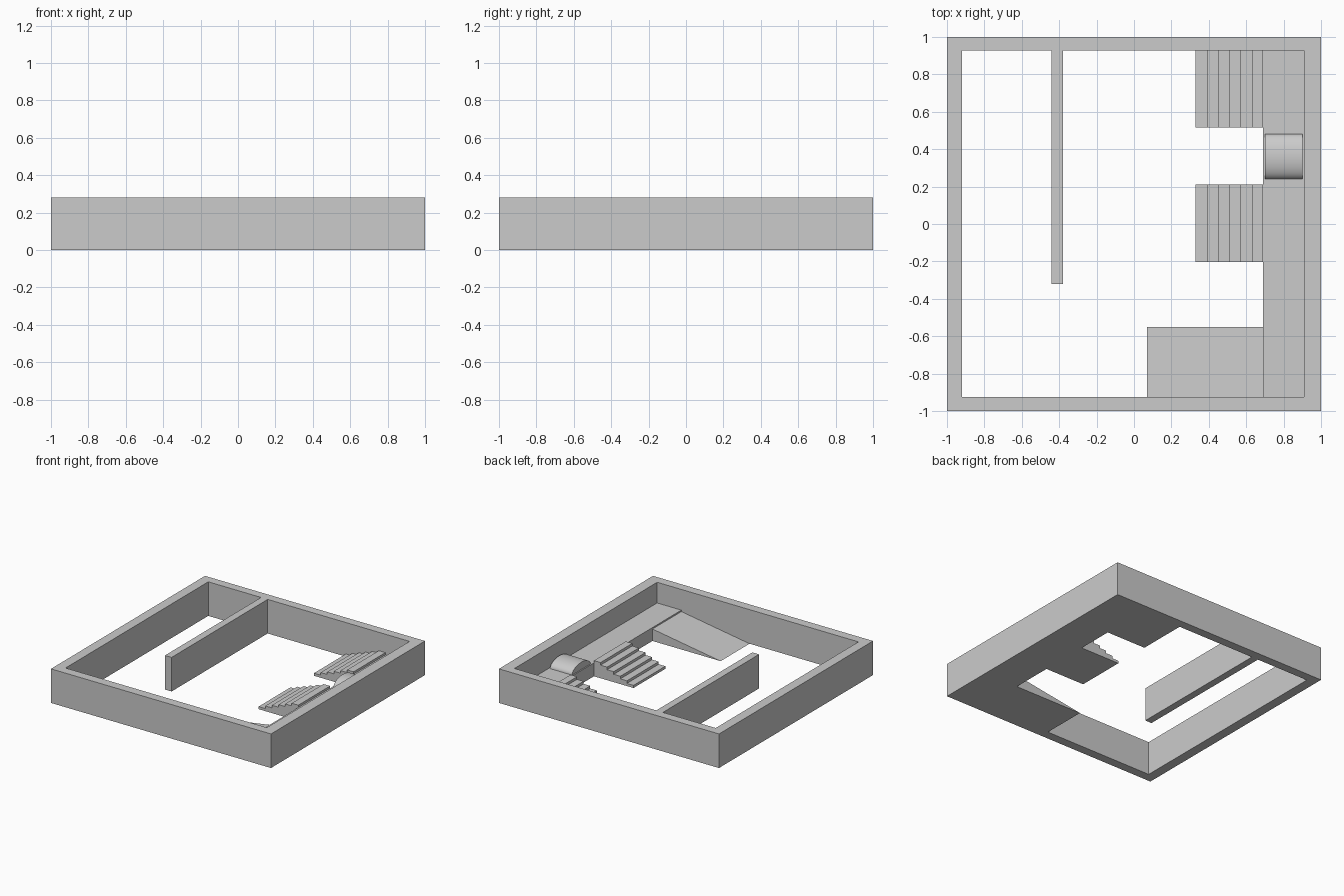
import bpy, bmesh, math
from mathutils import Vector

if "Cube" in bpy.data.objects:
    bpy.data.objects.remove(bpy.data.objects["Cube"])


def extrude_profile(name, points, direction):
    """Closed planar profile swept along a vector into a solid."""
    bm = bmesh.new()
    face = bm.faces.new([bm.verts.new(p) for p in points])
    new = bmesh.ops.extrude_face_region(bm, geom=[face], use_keep_orig=True)["geom"]
    verts = [g for g in new if isinstance(g, bmesh.types.BMVert)]
    bmesh.ops.translate(bm, verts=verts, vec=Vector(direction))
    bmesh.ops.recalc_face_normals(bm, faces=bm.faces)
    mesh = bpy.data.meshes.new(name)
    bm.to_mesh(mesh)
    bm.free()
    obj = bpy.data.objects.new(name, mesh)
    bpy.context.collection.objects.link(obj)
    return obj


def rect(x0, x1, y0, y1, z=0):
    return [(x0, y0, z), (x1, y0, z), (x1, y1, z), (x0, y1, z)]


WALL_H = 0.28
DECK_H = 0.11
X0, X1, Y0, Y1 = -0.92, 0.91, -0.925, 0.928   # inside faces of the walls
DECK_X = 0.69

# Outer walls: open rectangular ring
bm = bmesh.new()
loops = []
for z in (0, WALL_H):
    for r in (rect(-1, 1, -1, 1, z), rect(X0, X1, Y0, Y1, z)):
        loops.append([bm.verts.new(p) for p in r])
ob, ib, ot, it = loops
for a, b in ((ob, ot), (ot, it), (it, ib), (ib, ob)):
    for i in range(4):
        j = (i + 1) % 4
        bm.faces.new((a[i], a[j], b[j], b[i]))
bmesh.ops.recalc_face_normals(bm, faces=bm.faces)
mesh = bpy.data.meshes.new("outer_walls")
bm.to_mesh(mesh)
bm.free()
bpy.context.collection.objects.link(bpy.data.objects.new("outer_walls", mesh))

# Partition wall and raised deck
extrude_profile("partition_wall", rect(-0.44, -0.38, -0.32, Y1), (0, 0, WALL_H))
extrude_profile("raised_deck", rect(DECK_X, X1, Y0, Y1), (0, 0, DECK_H))

# Ramp up to the deck
extrude_profile("ramp", [(0.07, Y0, 0), (DECK_X, Y0, 0), (DECK_X, Y0, 0.098)],
                (0, -0.55 - Y0, 0))

# Two identical staircases
STEPS, START, RISE = 6, 0.33, 0.0215
run = (DECK_X - START) / STEPS
for name, y0, y1 in (("back_stairs", 0.515, Y1), ("front_stairs", -0.203, 0.21)):
    profile = [(START, y0, 0)]
    for i in range(STEPS):
        z = (i + 1) * RISE
        profile += [(START + i * run, y0, z), (START + (i + 1) * run, y0, z)]
    profile.append((DECK_X, y0, 0))
    extrude_profile(name, profile, (0, y1 - y0, 0))

# Rounded hump lying across the deck
N = 24
arc = [(0.70, 0.36 + 0.12 * math.cos(math.pi * i / N),
        DECK_H + 0.06 * math.sin(math.pi * i / N)) for i in range(N + 1)]
hump = extrude_profile("deck_hump", arc, (0.20, 0, 0))
bpy.context.view_layer.objects.active = hump
hump.select_set(True)
bpy.ops.object.shade_smooth_by_angle(angle=math.radians(35))
